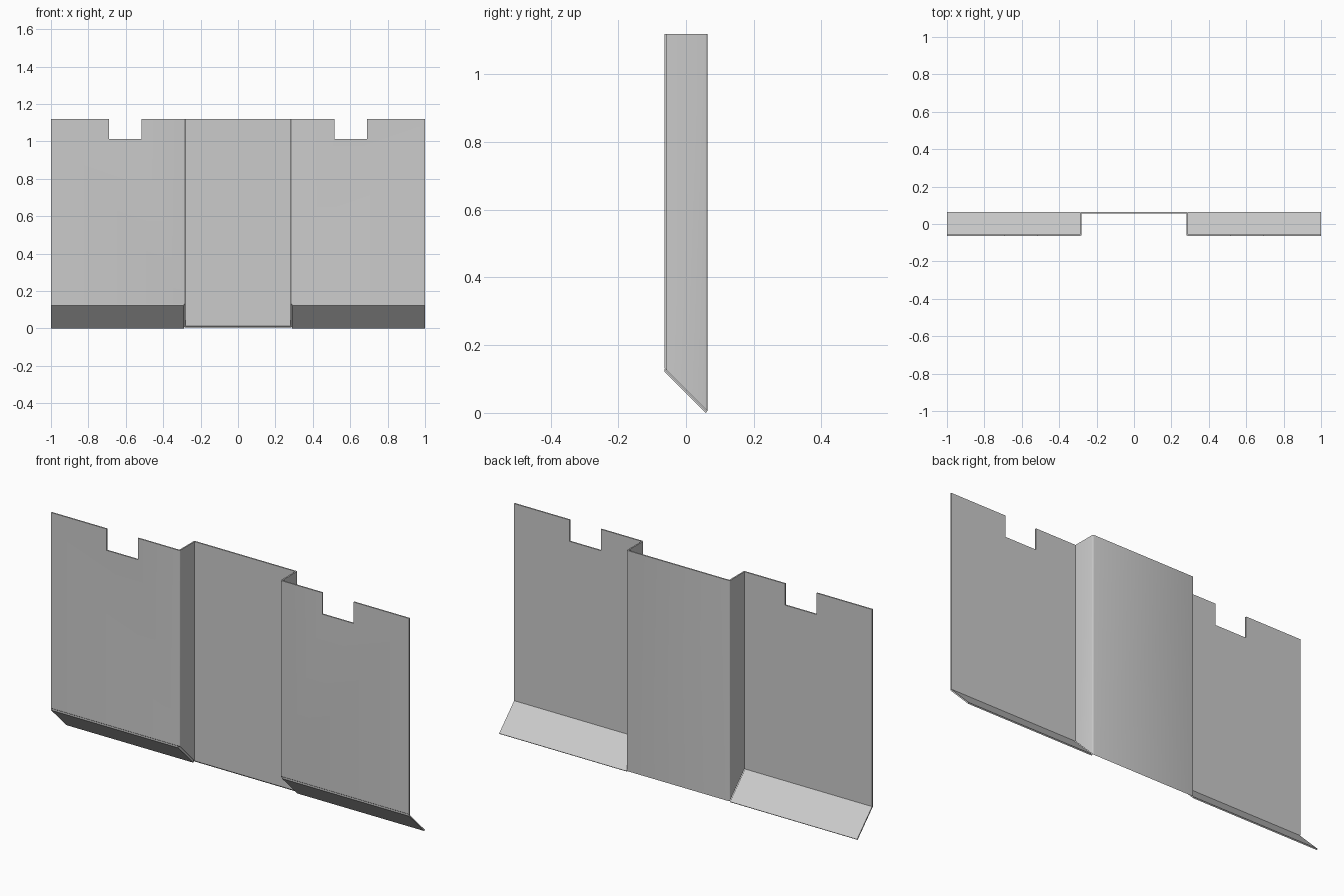
import bpy, bmesh
from mathutils import Vector

cube = bpy.data.objects.get("Cube")
if cube:
    bpy.data.objects.remove(cube, do_unlink=True)

DEPTH, THICK, HEIGHT = 0.063, 0.007, 1.12
WEB = 0.281           # inner half width of the recessed channel

steel = bpy.data.materials.new("grey_steel")
steel.use_nodes = True
grey = (0.6, 0.6, 0.6, 1)
steel.diffuse_color = grey
steel.node_tree.nodes["Principled BSDF"].inputs["Base Color"].default_value = grey


def make_object(name, bm):
    bmesh.ops.recalc_face_normals(bm, faces=bm.faces)
    mesh = bpy.data.meshes.new(name)
    bm.to_mesh(mesh)
    bm.free()
    mesh.materials.append(steel)
    obj = bpy.data.objects.new(name, mesh)
    bpy.context.collection.objects.link(obj)
    return obj


def prism(points, direction):
    """Extrude a closed outline along a direction."""
    bm = bmesh.new()
    face = bm.faces.new([bm.verts.new(p) for p in points])
    new = bmesh.ops.extrude_face_region(bm, geom=[face])["geom"]
    verts = [g for g in new if isinstance(g, bmesh.types.BMVert)]
    bmesh.ops.translate(bm, verts=verts, vec=direction)
    return bm


# Folded sheet: two front panels, two webs and a recessed centre panel
front = [(1, -DEPTH), (WEB, -DEPTH), (WEB, DEPTH - THICK)]
back = [(1, THICK - DEPTH), (WEB + THICK, THICK - DEPTH), (WEB + THICK, DEPTH)]
outline = [(-x, y) for x, y in front] + front[::-1]
outline += back + [(-x, y) for x, y in back[::-1]]
bm = prism([(x, y, 0) for x, y in outline], Vector((0, 0, HEIGHT)))

# Round the outside of each bend
bends = [e for e in bm.edges
         if abs(e.verts[0].co.z - e.verts[1].co.z) > 1
         and (abs(abs(e.verts[0].co.x) - WEB) < 0.001 and e.verts[0].co.y < 0
              or abs(abs(e.verts[0].co.x) - WEB - THICK) < 0.001 and e.verts[0].co.y > 0)]
bmesh.ops.bevel(bm, geom=bends, offset=0.005, segments=3, profile=0.5,
                affect='EDGES')

# Slanted bottom cut
cut = bmesh.ops.bisect_plane(bm, geom=bm.verts[:] + bm.edges[:] + bm.faces[:],
                             plane_co=(0, 0, 0.0685), plane_no=(0, 1, 1),
                             clear_inner=True)["geom_cut"]
bmesh.ops.edgeloop_fill(bm, edges=[g for g in cut if isinstance(g, bmesh.types.BMEdge)])
sheet = make_object("folded_sheet", bm)

# Top notches
for side in (-1, 1):
    box = bmesh.new()
    bmesh.ops.create_cube(box, size=1)
    bmesh.ops.scale(box, vec=(0.175, 0.4, 0.216), verts=box.verts)
    bmesh.ops.translate(box, vec=(side * 0.6025, 0, HEIGHT), verts=box.verts)
    cutter = make_object("notch_cutter", box)
    cutter.hide_render = True
    mod = sheet.modifiers.new("notch", 'BOOLEAN')
    mod.operation, mod.solver, mod.object = 'DIFFERENCE', 'EXACT', cutter
    bpy.context.view_layer.objects.active = sheet
    bpy.ops.object.modifier_apply(modifier=mod.name)
    bpy.data.objects.remove(cutter, do_unlink=True)

# Slanted flanges under the front panels
section = [(-DEPTH, 0.1215), (0.0585, 0), (DEPTH, 0.0045), (-DEPTH, 0.1305)]
for name, start in (("left_flange", 0.29), ("right_flange", -1)):
    make_object(name, prism([(start, y, z) for y, z in section], Vector((0.71, 0, 0))))

# Smooth the bends, keep the folds crisp
bpy.ops.object.select_all(action='DESELECT')
sheet.select_set(True)
bpy.context.view_layer.objects.active = sheet
bpy.ops.object.shade_smooth_by_angle(angle=0.6)
